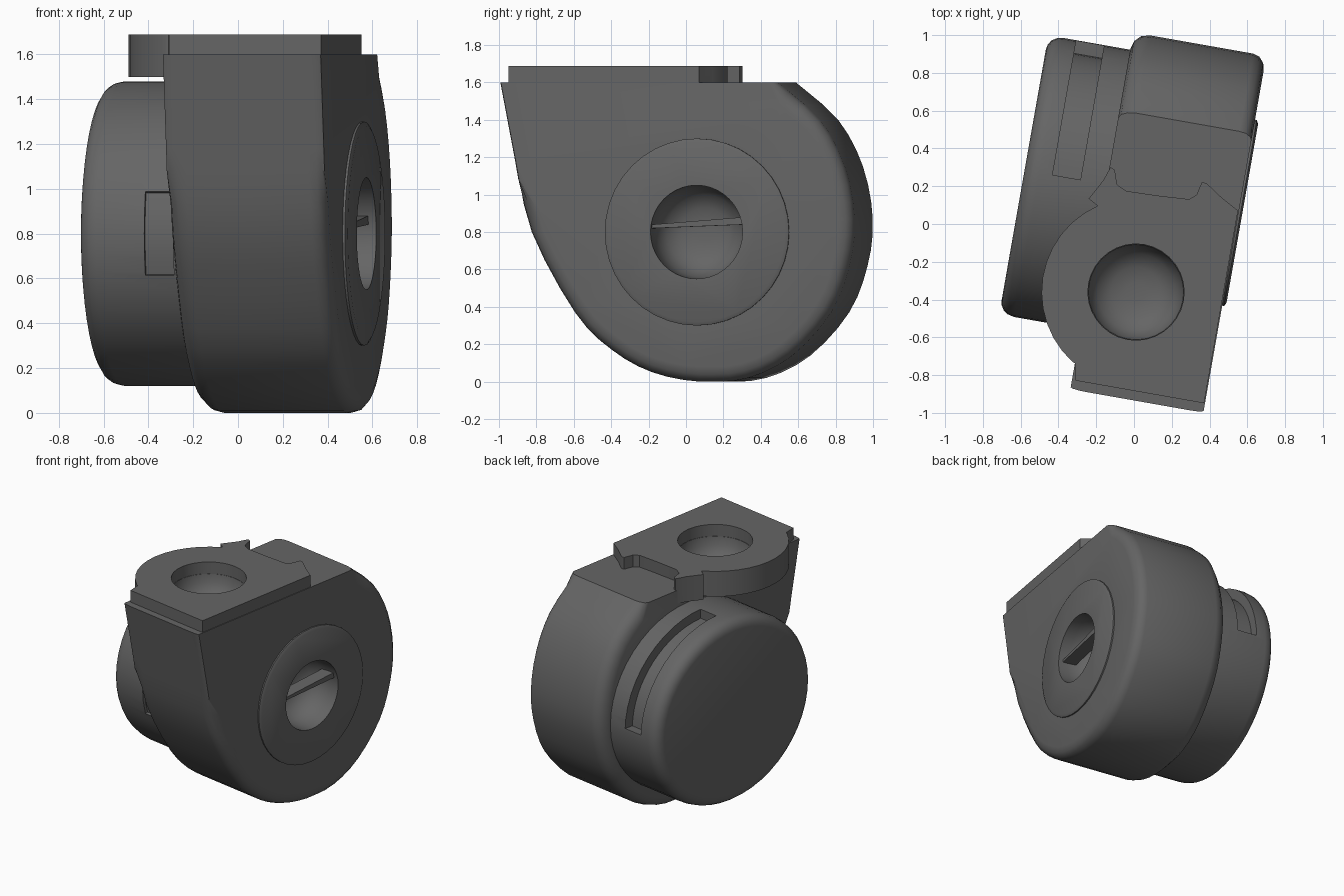
import bpy, bmesh, math
from mathutils import Matrix

if "Cube" in bpy.data.objects:
    bpy.data.objects.remove(bpy.data.objects["Cube"])

TURN = Matrix.Rotation(math.radians(-10), 4, 'Z')   # whole unit sits slightly turned
CY, CZ = 0.155, 0.80                                # fan axis (along local x)

grey = bpy.data.materials.new("dark grey plastic")
grey.diffuse_color = (0.13, 0.13, 0.13, 1)
grey.use_nodes = True
grey.node_tree.nodes["Principled BSDF"].inputs["Base Color"].default_value = grey.diffuse_color


def loft(name, rings):
    """Skin a list of equal-length point rings and close both ends."""
    bm = bmesh.new()
    vs = [[bm.verts.new(p) for p in r] for r in rings]
    n = len(rings[0])
    for a, b in zip(vs, vs[1:]):
        for i in range(n):
            j = (i + 1) % n
            bm.faces.new((a[i], a[j], b[j], b[i]))
    bm.faces.new(vs[0])
    bm.faces.new(vs[-1])
    bmesh.ops.recalc_face_normals(bm, faces=bm.faces)
    bm.transform(TURN)
    me = bpy.data.meshes.new(name)
    bm.to_mesh(me)
    bm.free()
    ob = bpy.data.objects.new(name, me)
    bpy.context.collection.objects.link(ob)
    me.materials.append(grey)
    return ob


def disc(x, ry, rz, n=40):
    return [(x, CY + ry * math.cos(2 * math.pi * i / n),
             CZ + rz * math.sin(2 * math.pi * i / n)) for i in range(n)]


def circle_z(z, r, n=32, cx=0.073, cy=-0.353):
    return [(cx + r * math.cos(2 * math.pi * i / n),
             cy + r * math.sin(2 * math.pi * i / n), z) for i in range(n)]


def activate(ob):
    bpy.ops.object.select_all(action='DESELECT')
    ob.select_set(True)
    bpy.context.view_layer.objects.active = ob


def combine(ob, others, operation='DIFFERENCE'):
    activate(ob)
    for c in others:
        m = ob.modifiers.new("bool", 'BOOLEAN')
        m.operation, m.solver, m.object = operation, 'EXACT', c
        bpy.ops.object.modifier_apply(modifier=m.name)
        bpy.data.objects.remove(c)


def smooth(ob, angle=35):
    activate(ob)
    bpy.ops.object.shade_smooth_by_angle(angle=math.radians(angle))


# snail-shaped housing outline (y, z), rounded part resampled as a smooth curve
key = [(-0.84, 1.18), (-0.755, 0.80), (-0.52, 0.37), (-0.32, 0.17), (-0.1, 0.05),
       (0.16, 0.0), (0.42, 0.02), (0.66, 0.14), (0.87, 0.37), (0.97, 0.62),
       (0.998, 0.87), (0.945, 1.15), (0.81, 1.40), (0.58, 1.60)]


def spline(a, b, c, d, t):
    return 0.5 * (2 * b + (c - a) * t + (2 * a - 5 * b + 4 * c - d) * t * t
                  + (3 * b - a - 3 * c + d) * t ** 3)


outline = [(-0.92, 1.60)]
for i in range(len(key) - 1):
    q = [key[max(i - 1, 0)], key[i], key[i + 1], key[min(i + 2, len(key) - 1)]]
    for s in range(3):
        y, z = (spline(*[p[k] for p in q], s / 3) for k in (0, 1))
        outline.append((y, max(0, z)))
outline.append(key[-1])


def housing_ring(x, inset):
    pts = []
    for y, z in outline:
        k = inset * (0.15 if y < 0 and z > 1.0 else 1)
        d = math.hypot(y - CY, z - CZ)
        pts.append((x, y - k * (y - CY) / d,
                    z if z > 1.59 else z - k * (z - CZ) / d))
    return pts


rings = []
steps = [0, 30, 60, 90]
for a in steps:                                     # rounded left edge
    r = math.radians(a)
    rings.append(housing_ring(-0.18 + 0.09 * (1 - math.cos(r)), 0.09 * (1 - math.sin(r))))
for a in reversed(steps):                           # rounded right edge
    r = math.radians(a)
    rings.append(housing_ring(0.535 - 0.07 * (1 - math.cos(r)), 0.08 * (1 - math.sin(r))))
housing = loft("fan_housing", rings)
housing_copy = loft("housing_copy", rings)          # used to trim the flange

# raised intake ring, then bowl-shaped intake and outlet
combine(housing, [loft("intake_ring", [disc(0.5, 0.5, 0.5), disc(0.545, 0.5, 0.5),
                                       disc(0.555, 0.48, 0.48)])], 'UNION')
bowl = [(0.0, 0.05), (0.01, 0.13), (0.05, 0.20), (0.12, 0.24), (0.2, 0.25), (0.5, 0.25)]
combine(housing, [
    loft("intake_cutter", [disc(0.28 + x, r, r) for x, r in bowl]),
    loft("outlet_cutter", [circle_z(1.42 + z, r * 1.02) for z, r in bowl])])
smooth(housing)

# slat across the intake
loft("intake_slat", [[(x, CY - 0.25, 0.82), (x, CY + 0.25, 0.84),
                      (x, CY + 0.25, 0.88), (x, CY - 0.25, 0.84)] for x in (0.42, 0.52)])

# motor drum on the left
drum = [(-0.62, 0.075), (-0.615, 0.05), (-0.60, 0.025), (-0.575, 0.008), (-0.54, 0),
        (-0.175, 0)]
motor = loft("motor_drum", [disc(x, 0.75 - i, 0.68 - i, 48) for x, i in drum])


def arc_cutter(x0, x1, a0, a1, depth, n=16):
    """Curved slot cutter following the drum between two angles."""
    rows = []
    for i in range(n + 1):
        a = math.radians(a0 + (a1 - a0) * i / n)
        c, s = math.cos(a), math.sin(a)
        rows.append([(x, CY + (0.75 + d) * c, CZ + (0.68 + d) * s)
                     for x, d in ((x0, -depth), (x1, -depth), (x1, 0.1), (x0, 0.1))])
    return loft("slot_cutter", rows)


combine(motor, [arc_cutter(-0.47, -0.32, 2, 88, 0.07),
                arc_cutter(-0.32, -0.19, 164, 196, 0.02, 5)])
smooth(motor)

# outlet flange on top: round to the left, squared off to the right
flange = [(0.53, -0.87), (-0.16, -0.87), (-0.18, -0.78)]
for i in range(13):
    a = math.radians(238 - i * 9.5)
    flange.append((0.073 + 0.5 * math.cos(a), -0.353 + 0.5 * math.sin(a)))
flange += [(-0.26, 0.09), (-0.2, 0.2), (-0.175, 0.275), (-0.15, 0.265), (-0.125, 0.19),
           (-0.07, 0.165), (0.1, 0.17), (0.265, 0.18), (0.3, 0.21), (0.315, 0.28), (0.34, 0.28),
           (0.43, 0.22), (0.53, 0.165)]
plate = loft("outlet_flange", [[(x, y, z) for x, y in flange] for z in (1.5, 1.688)])
combine(plate, [housing_copy,
                loft("flange_cutter", [circle_z(1.3, 0.255), circle_z(1.9, 0.255)])])
smooth(plate)
